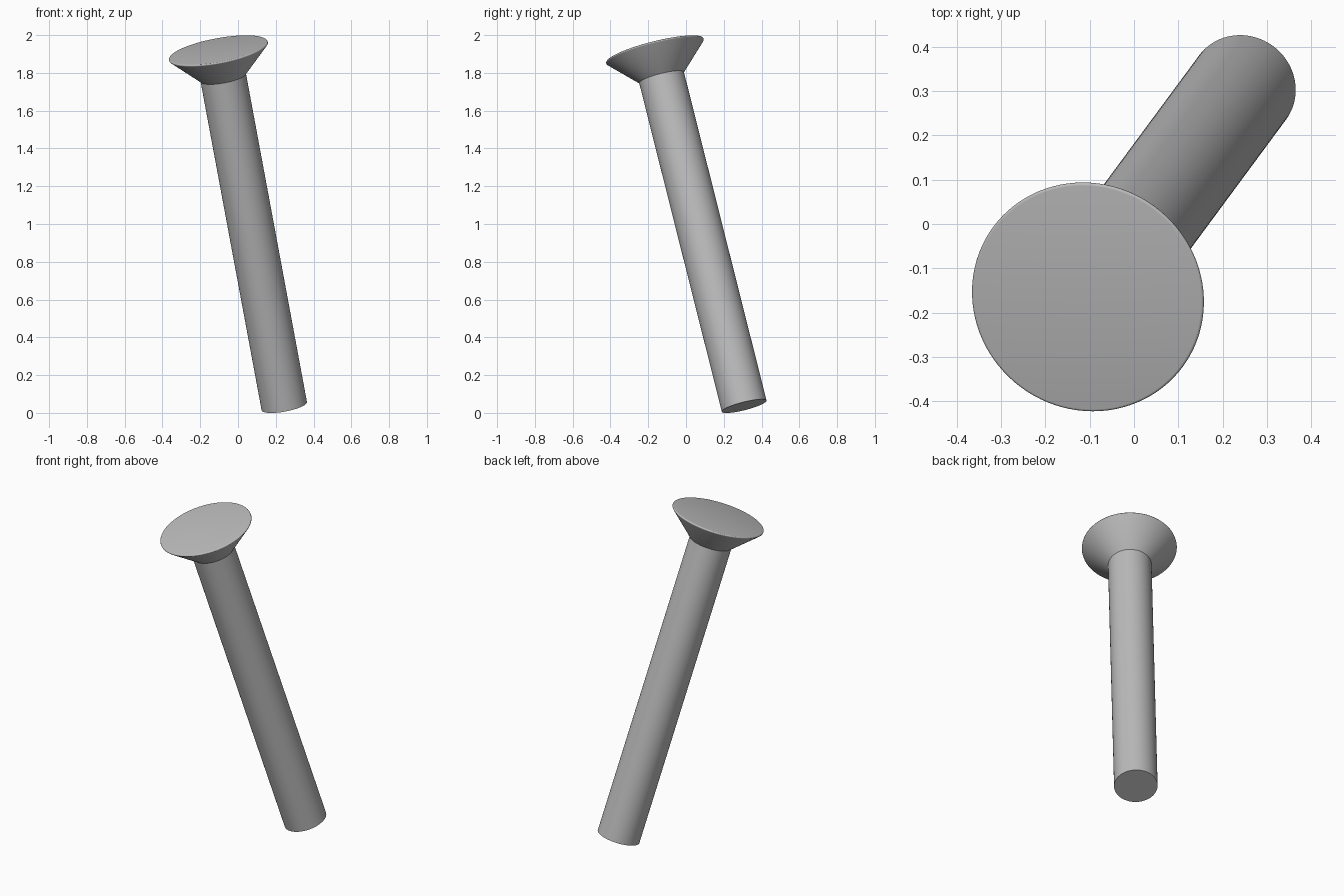
import bpy, bmesh, math
from mathutils import Vector

if "Cube" in bpy.data.objects:
    bpy.data.objects.remove(bpy.data.objects["Cube"], do_unlink=True)

# Plain grey metal
metal = bpy.data.materials.new("grey_metal")
metal.use_nodes = True
colour = (0.5, 0.5, 0.5, 1)
metal.diffuse_color = colour
metal.node_tree.nodes["Principled BSDF"].inputs["Base Color"].default_value = colour

TOP = Vector((-0.105, -0.166, 1.921))
BOTTOM = Vector((0.245, 0.308, 0.036))
SHANK_R, HEAD_R, RIM_R, SEGMENTS = 0.122, 0.266, 0.006, 96
length = (TOP - BOTTOM).length

# Half profile (radius, height): bottom centre, shank, 45 degree head, rounded rim, top centre
profile = [(0, 0), (SHANK_R, 0)]
rim = []
for i in range(7):
    a = math.radians(-45 + 135 * i / 6)
    rim.append((HEAD_R - RIM_R + RIM_R * math.cos(a),
                length - RIM_R + RIM_R * math.sin(a)))
neck = rim[0][1] - (rim[0][0] - SHANK_R)
profile += [(SHANK_R, neck)] + rim + [(0, length)]

# Revolve the profile around its axis
bm = bmesh.new()
verts = [bm.verts.new((r, 0, z)) for r, z in profile]
edges = [bm.edges.new(pair) for pair in zip(verts, verts[1:])]
bmesh.ops.spin(bm, geom=verts + edges, cent=(0, 0, 0), axis=(0, 0, 1),
               angle=math.tau, steps=SEGMENTS, use_merge=True)
bmesh.ops.remove_doubles(bm, verts=bm.verts, dist=0.00001)
bmesh.ops.recalc_face_normals(bm, faces=bm.faces)
mesh = bpy.data.meshes.new("countersunk_pin")
bm.to_mesh(mesh)
bm.free()
mesh.materials.append(metal)

# Lean the pin along its axis
pin = bpy.data.objects.new("countersunk_pin", mesh)
bpy.context.collection.objects.link(pin)
pin.location = BOTTOM
pin.rotation_euler = (TOP - BOTTOM).to_track_quat("Z", "Y").to_euler()

bpy.ops.object.select_all(action="DESELECT")
pin.select_set(True)
bpy.context.view_layer.objects.active = pin
bpy.ops.object.shade_smooth_by_angle(angle=math.radians(30))
